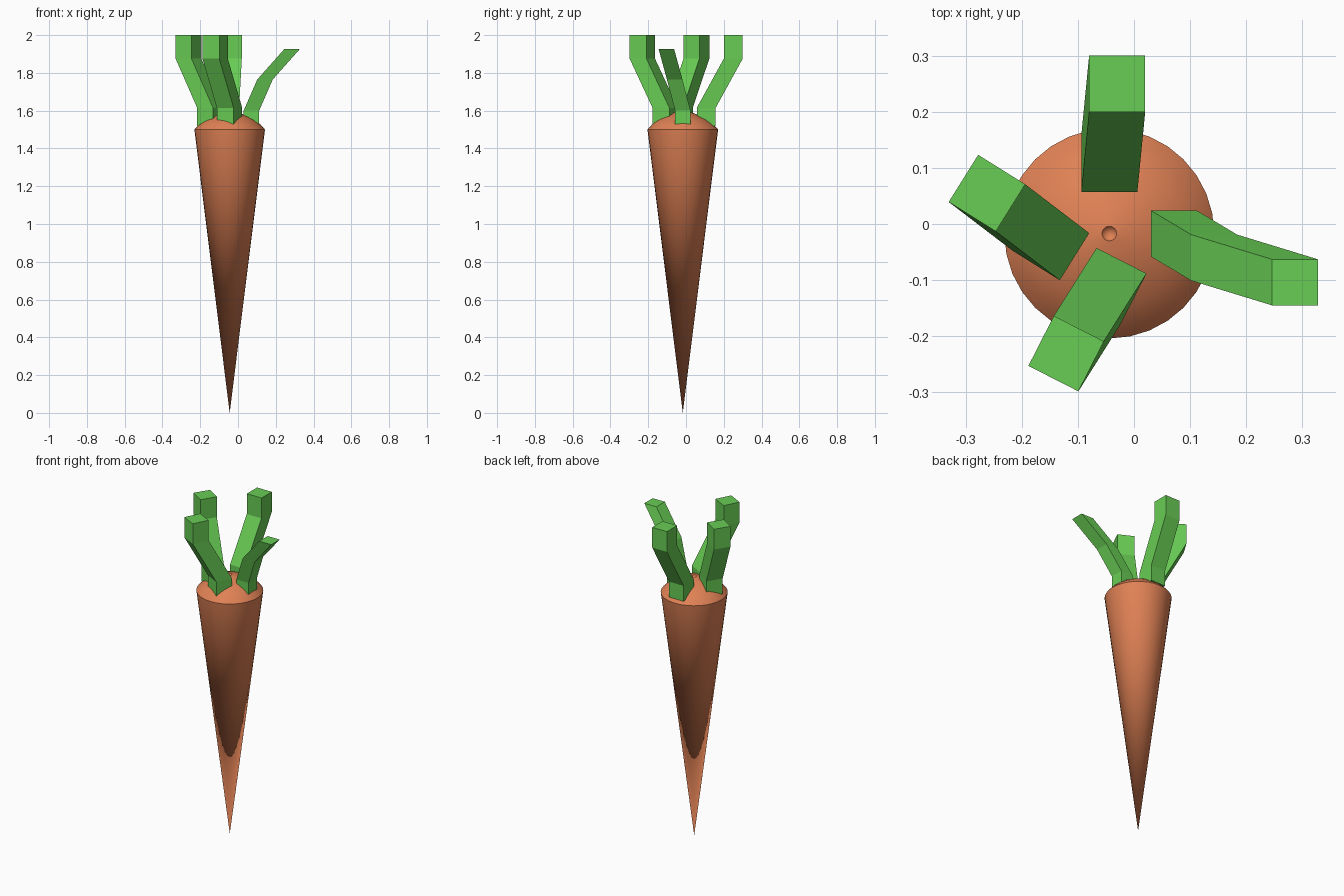
import bpy, bmesh, math
from mathutils import Vector

if "Cube" in bpy.data.objects:
    bpy.data.objects.remove(bpy.data.objects["Cube"])


def material(name, color):
    m = bpy.data.materials.new(name)
    m.diffuse_color = (*color, 1)
    m.use_nodes = True
    m.node_tree.nodes["Principled BSDF"].inputs["Base Color"].default_value = m.diffuse_color
    return m


orange = material("orange", (0.74, 0.22, 0.09))
green = material("green", (0.14, 0.61, 0.09))


def finish(bm, name, mat):
    bmesh.ops.recalc_face_normals(bm, faces=bm.faces)
    me = bpy.data.meshes.new(name)
    bm.to_mesh(me)
    bm.free()
    ob = bpy.data.objects.new(name, me)
    bpy.context.collection.objects.link(ob)
    me.materials.append(mat)
    return ob


# Root: tapered cone with a domed crown and a tiny dimple in the middle
def lathe(name, profile, center, sides, mat):
    bm = bmesh.new()
    rings = []
    for r, z in profile:
        n = sides if r else 1
        rings.append([bm.verts.new((center[0] + r * math.cos(math.tau * i / sides),
                                    center[1] + r * math.sin(math.tau * i / sides), z))
                      for i in range(n)])
    for a, b in zip(rings, rings[1:]):
        for i in range(sides):
            j = (i + 1) % sides
            quad = [a[i % len(a)], a[j % len(a)], b[j % len(b)], b[i % len(b)]]
            bm.faces.new(list(dict.fromkeys(quad)))
    return finish(bm, name, mat)


root = lathe("carrot_root",
             [(0, 0), (0.187, 1.5), (0.165, 1.525), (0.135, 1.549), (0.10, 1.569),
              (0.06, 1.586), (0.03, 1.594), (0.013, 1.597), (0, 1.58)],
             (-0.044, -0.017), 32, orange)
bpy.context.view_layer.objects.active = root
root.select_set(True)
bpy.ops.object.shade_smooth_by_angle(angle=math.radians(30))
root.select_set(False)


# Leaf stalks: square section, kept level, stepped along a bent path
def stalk(name, size, angle, path):
    bm = bmesh.new()
    rings = []
    for p in path:
        ring = []
        for k in range(4):
            a = math.radians(angle + 45 + 90 * k)
            off = Vector((math.cos(a), math.sin(a), 0)) * size / math.sqrt(2)
            ring.append(bm.verts.new(Vector(p) + off))
        rings.append(ring)
    for a, b in zip(rings, rings[1:]):
        for i in range(4):
            j = (i + 1) % 4
            bm.faces.new((a[i], a[j], b[j], b[i]))
    bm.faces.new(rings[0])
    bm.faces.new(rings[-1])
    return finish(bm, name, green)


def tall_path(base, top):
    return [(*base, 1.52), (*base, 1.615), (*top, 1.875), (*top, 2.0)]


stalk("stalk_back", 0.1, 0, tall_path((-0.044, 0.107), (-0.03, 0.25)))
stalk("stalk_left", 0.099, -32, tall_path((-0.148, -0.032), (-0.262, 0.055)))
stalk("stalk_front", 0.1, -27, tall_path((-0.045, -0.11), (-0.121, -0.231)))
stalk("stalk_right", 0.082, 0, [(0.071, -0.017, 1.525), (0.071, -0.017, 1.60),
                                (0.143, -0.06, 1.765), (0.287, -0.104, 1.927)])
